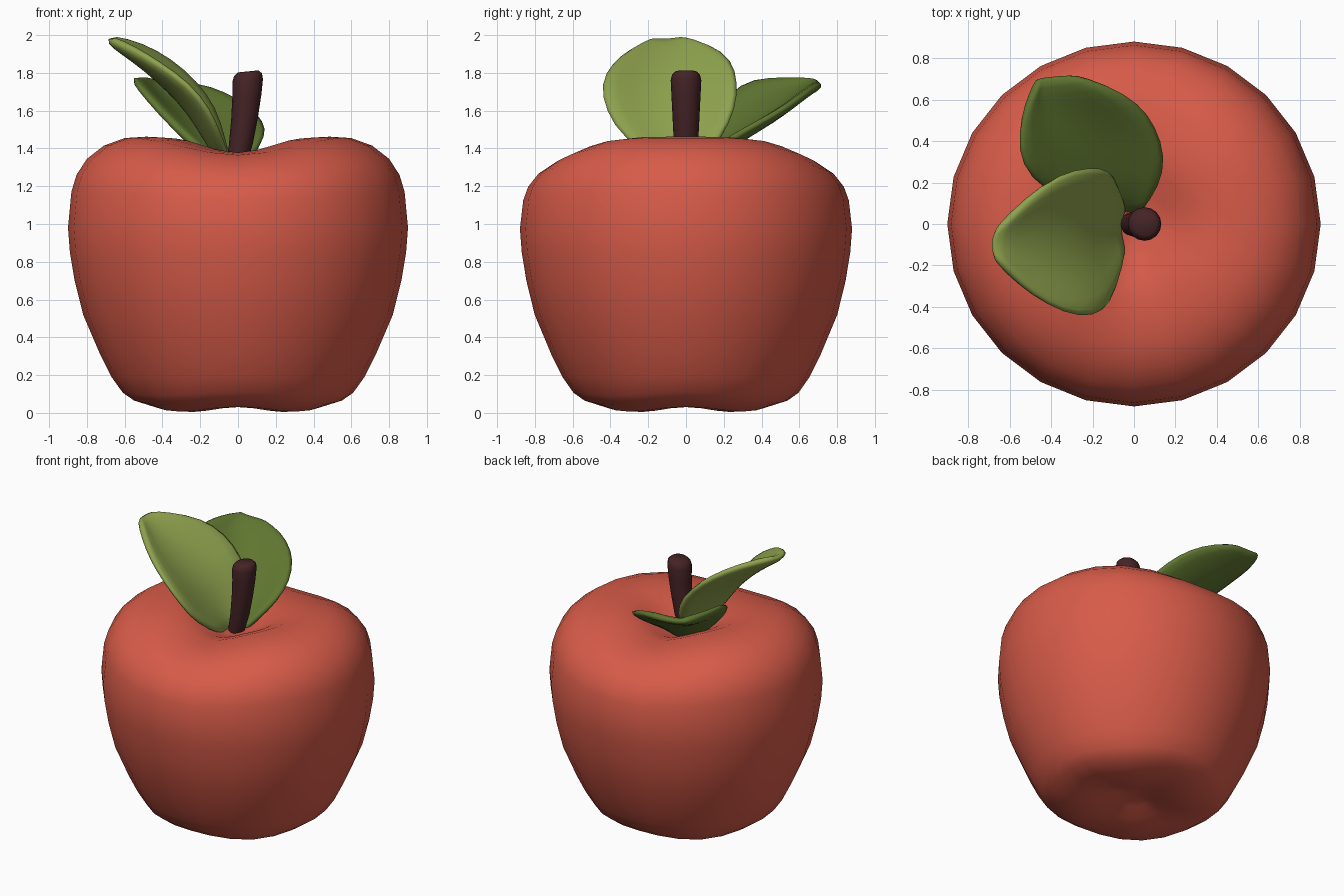
import bpy, bmesh, math
from mathutils import Vector

if "Cube" in bpy.data.objects:
    bpy.data.objects.remove(bpy.data.objects["Cube"])


def material(name, rgb):
    m = bpy.data.materials.new(name)
    m.diffuse_color = (*rgb, 1)
    m.use_nodes = True
    m.node_tree.nodes["Principled BSDF"].inputs["Base Color"].default_value = m.diffuse_color
    return m


RED = material("apple_red", (0.68, 0.105, 0.066))
LIGHT = material("light_green", (0.27, 0.36, 0.075))
DARK = material("dark_green", (0.115, 0.18, 0.03))
BROWN = material("stem_brown", (0.06, 0.017, 0.019))


def make_object(name, bm, mat):
    bmesh.ops.remove_doubles(bm, verts=bm.verts, dist=0.0005)
    bmesh.ops.recalc_face_normals(bm, faces=bm.faces)
    for f in bm.faces:
        f.smooth = True
    me = bpy.data.meshes.new(name)
    bm.to_mesh(me)
    bm.free()
    me.materials.append(mat)
    ob = bpy.data.objects.new(name, me)
    bpy.context.collection.objects.link(ob)
    return ob


def skin(bm, rows, closed):
    """Join rows of points with quads."""
    vs = [[bm.verts.new(p) for p in row] for row in rows]
    n = len(vs[0])
    for a, b in zip(vs, vs[1:]):
        for i in range(n if closed else n - 1):
            j = (i + 1) % n
            bm.faces.new((a[i], a[j], b[j], b[i]))
    return vs


# Apple body: lathed profile with a groove across the top and four lobes below
profile = [(0.12, 0.06), (0.22, 0.03), (0.33, 0.018), (0.44, 0.02), (0.55, 0.055),
           (0.61, 0.10), (0.67, 0.19), (0.73, 0.31), (0.82, 0.52), (0.865, 0.70),
           (0.89, 0.85), (0.9, 0.98), (0.882, 1.17), (0.855, 1.26), (0.80, 1.345),
           (0.71, 1.415), (0.60, 1.455), (0.49, 1.462), (0.38, 1.455), (0.27, 1.41),
           (0.17, 1.35), (0.08, 1.31)]
SIDES = 24
rows = []
for k, (r, z) in enumerate(profile):
    row = []
    for i in range(SIDES):
        a = 2 * math.pi * i / SIDES
        top = min(max((z - 0.95) / 0.45, 0), 1) * min(r / 0.45, 1)
        low = max(1 - z / 0.2, 0) * min(r / 0.3, 1)
        groove = 0.09 * top * abs(math.sin(a)) ** 5
        lobe = 0.014 * low * math.cos(4 * a)
        row.append((r * math.cos(a), 0.977 * r * math.sin(a), z - groove + lobe))
    rows.append(row)
bm = bmesh.new()
rings = skin(bm, rows, True)
for ring, z in ((rings[0], 0.08), (rings[-1], 1.30)):
    c = bm.verts.new((0, 0, z))
    for i in range(SIDES):
        bm.faces.new((ring[i], ring[(i + 1) % SIDES], c))
make_object("apple_body", bm, RED)

# Stem: leaning tube that widens to a rounded end
stem = [(-0.03, 1.22, 0.05), (-0.01, 1.31, 0.056), (0.015, 1.42, 0.064), (0.035, 1.56, 0.071),
        (0.047, 1.68, 0.077), (0.051, 1.76, 0.081), (0.053, 1.79, 0.074), (0.054, 1.808, 0.055)]
bm = bmesh.new()
rings = skin(bm, [[(x + r * math.cos(i * math.pi / 8), r * math.sin(i * math.pi / 8),
                    z + 0.1 * r * math.cos(i * math.pi / 8)) for i in range(16)]
                  for x, z, r in stem], True)
bm.faces.new(rings[0])
bm.faces.new(rings[-1])
make_object("stem", bm, BROWN)


# Leaves: cupped sheets through left edge, midrib and right edge
def leaf(name, sections, mat):
    rows = []
    for l, m, r in sections:
        l, m, r = Vector(l), Vector(m), Vector(r)
        rows.append([m + (r - l) * (s / 2) + ((l + r) / 2 - m) * s * s
                     for s in (-1.03, -0.6, -0.25, 0, 0.25, 0.6, 1.03)])
    bm = bmesh.new()
    skin(bm, rows, False)
    ob = make_object(name, bm, mat)
    sol = ob.modifiers.new("thickness", "SOLIDIFY")
    sol.thickness = 0.05
    sol.offset = 0
    sub = ob.modifiers.new("smooth", "SUBSURF")
    sub.levels = sub.render_levels = 1


leaf("light_leaf", [
    ((-0.04, 0.06, 1.30), (-0.06, -0.01, 1.28), (-0.04, -0.10, 1.30)),
    ((-0.08, 0.19, 1.46), (-0.15, -0.04, 1.44), (-0.09, -0.33, 1.45)),
    ((-0.12, 0.26, 1.61), (-0.25, -0.07, 1.60), (-0.15, -0.42, 1.60)),
    ((-0.22, 0.27, 1.75), (-0.36, -0.08, 1.72), (-0.26, -0.45, 1.74)),
    ((-0.36, 0.24, 1.87), (-0.48, -0.09, 1.83), (-0.42, -0.39, 1.85)),
    ((-0.51, 0.13, 1.95), (-0.59, -0.10, 1.91), (-0.55, -0.29, 1.93)),
    ((-0.67, -0.03, 1.99), (-0.69, -0.10, 1.98), (-0.67, -0.17, 1.985))], LIGHT)
leaf("dark_leaf", [
    ((-0.10, 0.03, 1.30), (-0.03, 0.05, 1.27), (0.03, 0.05, 1.30)),
    ((-0.35, 0.12, 1.52), (-0.10, 0.15, 1.38), (0.12, 0.18, 1.42)),
    ((-0.50, 0.22, 1.69), (-0.18, 0.28, 1.48), (0.15, 0.32, 1.50)),
    ((-0.56, 0.36, 1.77), (-0.26, 0.42, 1.57), (0.10, 0.47, 1.58)),
    ((-0.54, 0.51, 1.77), (-0.34, 0.54, 1.65), (0.02, 0.58, 1.65)),
    ((-0.50, 0.62, 1.77), (-0.40, 0.63, 1.71), (-0.13, 0.67, 1.72)),
    ((-0.46, 0.70, 1.76), (-0.42, 0.71, 1.75), (-0.30, 0.72, 1.74))], DARK)
